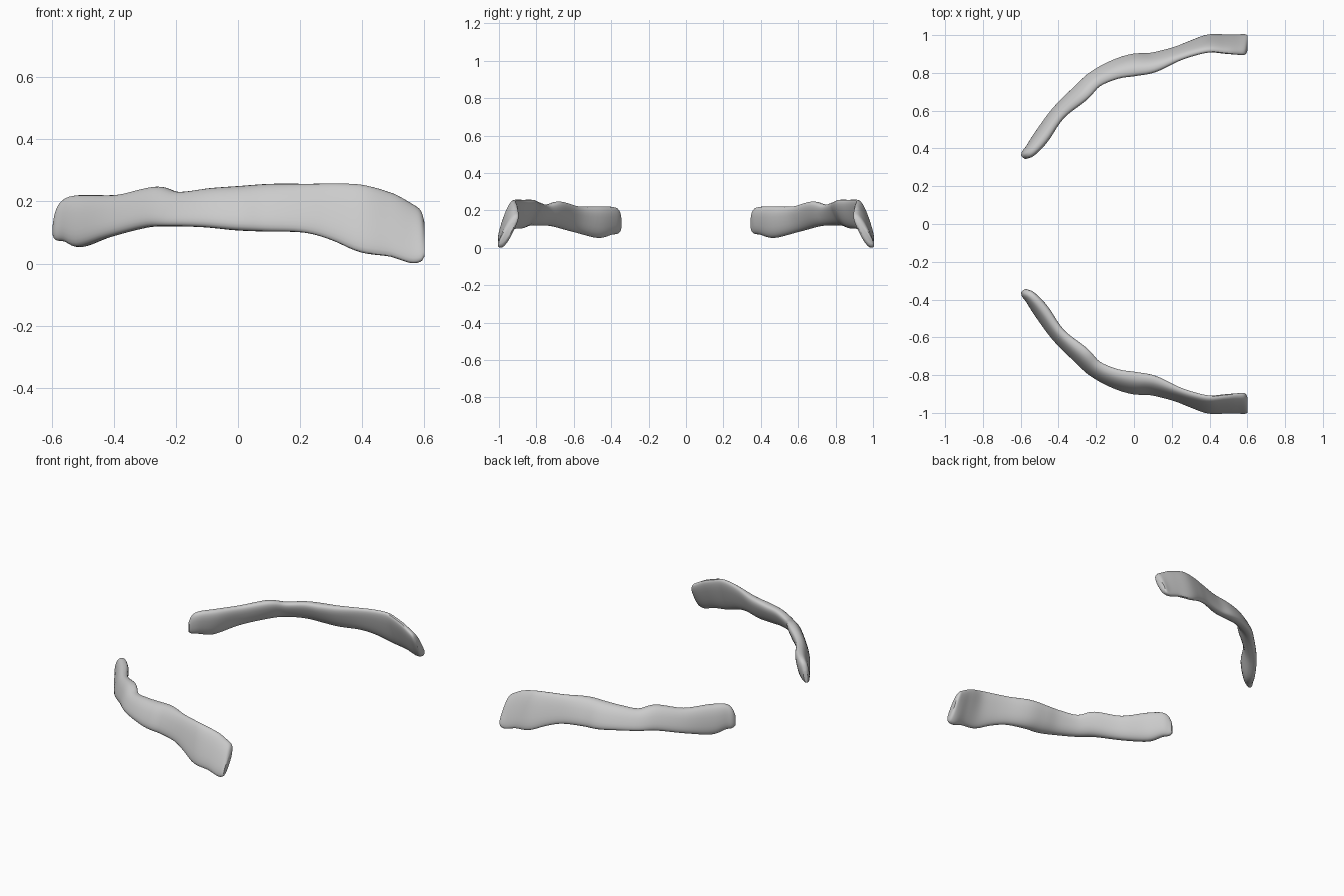
import bpy, bmesh, math
from mathutils import Vector

if "Cube" in bpy.data.objects:
    bpy.data.objects.remove(bpy.data.objects["Cube"])

# Cross-sections along the bar: x, centre y, half thickness, inward lean of top, z bottom, z top
SECTIONS = [
    (-0.588, 0.352, 0.012, 0.004, 0.085, 0.155),
    (-0.575, 0.367, 0.023, 0.008, 0.074, 0.195),
    (-0.545, 0.392, 0.030, 0.012, 0.070, 0.217),
    (-0.490, 0.462, 0.036, 0.018, 0.053, 0.221),
    (-0.400, 0.588, 0.032, 0.020, 0.085, 0.222),
    (-0.280, 0.695, 0.038, 0.026, 0.115, 0.248),
    (-0.205, 0.767, 0.034, 0.026, 0.120, 0.231),
    (-0.100, 0.818, 0.038, 0.030, 0.117, 0.243),
    (0.000, 0.842, 0.044, 0.034, 0.107, 0.250),
    (0.100, 0.855, 0.038, 0.032, 0.103, 0.257),
    (0.220, 0.898, 0.027, 0.026, 0.100, 0.257),
    (0.310, 0.931, 0.026, 0.029, 0.076, 0.258),
    (0.400, 0.956, 0.027, 0.036, 0.036, 0.253),
    (0.490, 0.952, 0.027, 0.040, 0.022, 0.230),
    (0.555, 0.950, 0.029, 0.042, 0.002, 0.196),
    (0.588, 0.951, 0.028, 0.042, 0.006, 0.172),
    (0.600, 0.958, 0.020, 0.034, 0.022, 0.135),
]
STEPS, SIDES = 5, 28


def catmull(a, b, c, d, t):
    return [0.5 * (2 * q + (r - p) * t + (2 * p - 5 * q + 4 * r - s) * t * t
                   + (3 * q - p - 3 * r + s) * t ** 3) for p, q, r, s in zip(a, b, c, d)]


def smooth_rows():
    s = [SECTIONS[0]] + SECTIONS + [SECTIONS[-1]]
    rows = []
    for i in range(1, len(s) - 2):
        rows += [catmull(*s[i - 1:i + 3], k / STEPS) for k in range(STEPS)]
    return rows + [list(SECTIONS[-1])]


def soft(v, p=0.8):
    return math.copysign(abs(v) ** p, v)


def build_bar(name, side):
    rows = smooth_rows()
    bm = bmesh.new()
    rings = []
    for i, (x, y, half, lean, zb, zt) in enumerate(rows):
        a, b = rows[max(i - 3, 0)], rows[min(i + 3, len(rows) - 1)]
        tan = Vector((b[0] - a[0], b[1] - a[1])).normalized()
        if x > 0.5:
            tan = Vector((1, 0))
        nx, ny = -tan.y, tan.x
        ring = []
        for k in range(SIDES):
            ang = 2 * math.pi * k / SIDES
            c, s = soft(math.cos(ang)), soft(math.sin(ang))
            off = half * c - lean * s
            z = (zb + zt) / 2 + (zt - zb) / 2 * s
            ring.append(bm.verts.new((x + nx * off, side * (y + ny * off), z)))
        rings.append(ring)
    for r0, r1 in zip(rings, rings[1:]):
        for k in range(SIDES):
            j = (k + 1) % SIDES
            bm.faces.new((r0[k], r0[j], r1[j], r1[k]))
    bm.faces.new(rings[0])
    bm.faces.new(rings[-1])
    bmesh.ops.recalc_face_normals(bm, faces=bm.faces)
    mesh = bpy.data.meshes.new(name)
    bm.to_mesh(mesh)
    bm.free()
    obj = bpy.data.objects.new(name, mesh)
    bpy.context.collection.objects.link(obj)
    bpy.ops.object.select_all(action='DESELECT')
    obj.select_set(True)
    bpy.context.view_layer.objects.active = obj
    bpy.ops.object.shade_smooth_by_angle(angle=math.radians(45))


# Mirrored pair of curved bars
build_bar("curved_bar_front", -1)
build_bar("curved_bar_back", 1)
